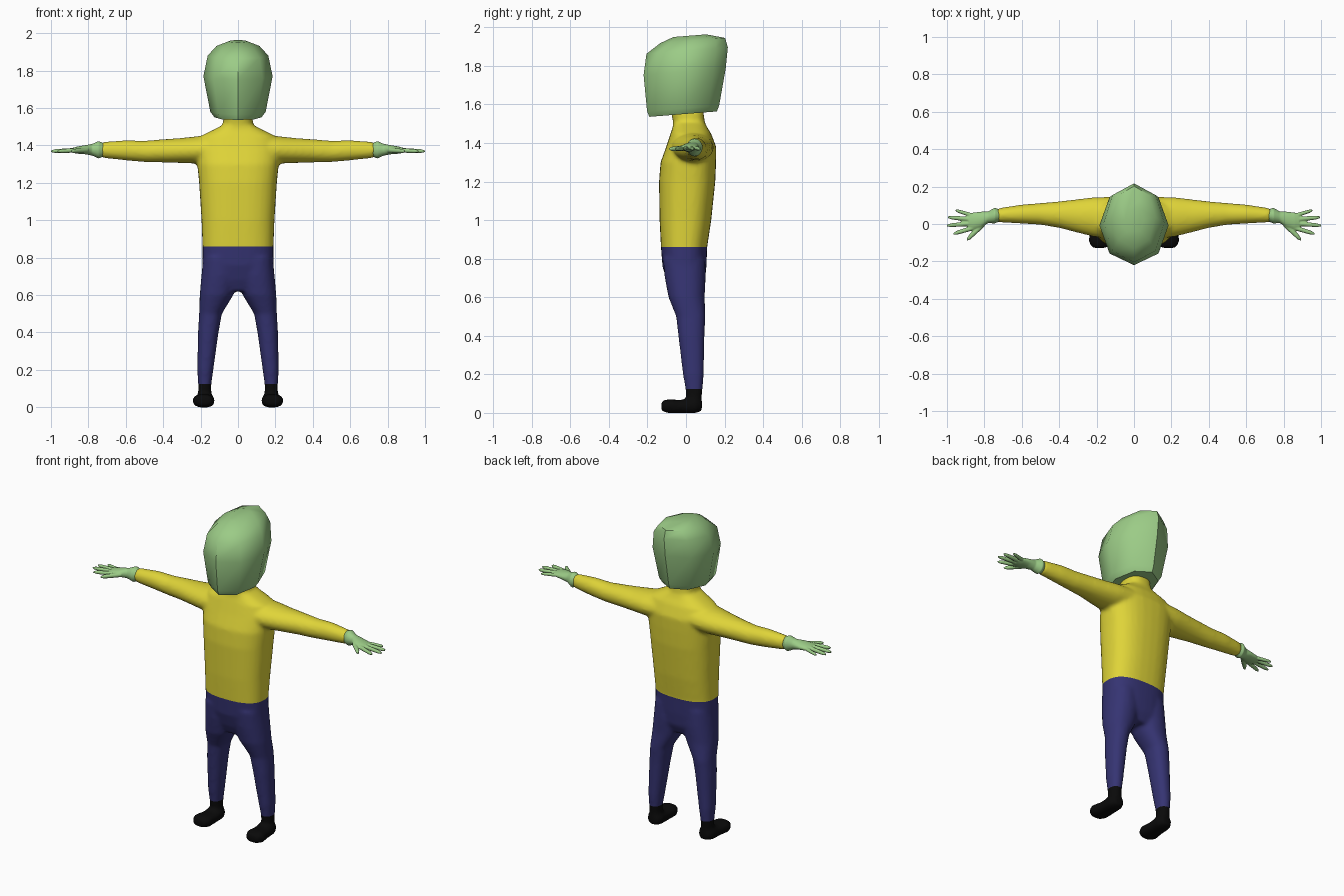
import bpy, bmesh, math
from mathutils import Vector


def material(name, rgb):
    m = bpy.data.materials.new(name)
    m.diffuse_color = (*rgb, 1)
    return m


GREEN = material("green skin", (0.33, 0.60, 0.24))
YELLOW = material("yellow cloth", (0.74, 0.66, 0.04))
NAVY = material("navy cloth", (0.036, 0.034, 0.17))
BLACK = material("black shoe", (0.003, 0.003, 0.003))


def loft(bm, axis, rings, n=24, power=2.0, side=1, tilt=0.0):
    """Closed tube; ring = (position on axis, centre u, centre v, radius u, radius v)."""
    loops = []
    for t, cu, cv, ru, rv in rings:
        loop = []
        for i in range(n):
            a = 2 * math.pi * i / n
            c, s = math.cos(a), math.sin(a)
            u = cu + ru * math.copysign(abs(c) ** (2 / power), c)
            dv = rv * math.copysign(abs(s) ** (2 / power), s)
            v = cv + dv
            p = {"x": (t, u, v), "y": (u, t, v), "z": (u, v, t + tilt * dv)}[axis]
            loop.append(bm.verts.new((p[0] * side, p[1], p[2])))
        loops.append(loop)
    faces = [bm.faces.new(loops[0][::-1]), bm.faces.new(loops[-1])]
    for a, b in zip(loops, loops[1:]):
        for i in range(n):
            j = (i + 1) % n
            faces.append(bm.faces.new((a[i], a[j], b[j], b[i])))
    bmesh.ops.recalc_face_normals(bm, faces=faces)


def finish(bm, name, mats, angle=40):
    me = bpy.data.meshes.new(name)
    bm.to_mesh(me)
    bm.free()
    for m in mats:
        me.materials.append(m)
    ob = bpy.data.objects.new(name, me)
    bpy.context.collection.objects.link(ob)
    bpy.ops.object.select_all(action="DESELECT")
    ob.select_set(True)
    bpy.context.view_layer.objects.active = ob
    bpy.ops.object.shade_smooth_by_angle(angle=math.radians(angle))
    return ob


def fuse(bm, voxel, smooth):
    """Melt overlapping lofts into one smooth skin and return it as a bmesh."""
    ob = finish(bm, "temporary", [])
    r = ob.modifiers.new("fuse", "REMESH")
    r.mode, r.voxel_size = "VOXEL", voxel
    s = ob.modifiers.new("smooth", "SMOOTH")
    s.factor, s.iterations = 0.5, smooth
    out = bmesh.new()
    out.from_object(ob, bpy.context.evaluated_depsgraph_get())
    old = ob.data
    bpy.data.objects.remove(ob)
    bpy.data.meshes.remove(old)
    return out


# Clothed body: torso, arms, legs and shoes fused
WAIST, ANKLE = 0.86, 0.125
bm = bmesh.new()
loft(bm, "z", [
    (0.62, 0, 0.00, 0.140, 0.070), (0.68, 0, 0.00, 0.183, 0.098),
    (0.76, 0, -0.008, 0.190, 0.114), (0.86, 0, -0.010, 0.190, 0.120),
    (1.00, 0, -0.003, 0.195, 0.134), (1.20, 0, 0.006, 0.208, 0.146),
    (1.30, 0, 0.012, 0.218, 0.144), (1.38, 0, 0.027, 0.225, 0.130),
    (1.45, 0, 0.025, 0.200, 0.105), (1.485, 0, 0.020, 0.130, 0.088),
    (1.51, 0, 0.015, 0.080, 0.082), (1.57, 0, 0.005, 0.078, 0.085)],
    n=32, power=2.5)
for s in (1, -1):
    # Sleeve
    loft(bm, "x", [
        (0.10, 0.030, 1.380, 0.115, 0.080), (0.22, 0.038, 1.376, 0.105, 0.073),
        (0.30, 0.043, 1.373, 0.090, 0.067), (0.40, 0.050, 1.371, 0.071, 0.062),
        (0.50, 0.054, 1.368, 0.058, 0.057), (0.60, 0.053, 1.374, 0.051, 0.054),
        (0.73, 0.047, 1.376, 0.037, 0.042)], side=s)
    # Leg
    loft(bm, "z", [
        (0.02, 0.178, 0.040, 0.036, 0.036), (0.12, 0.178, 0.042, 0.035, 0.044),
        (0.20, 0.175, 0.038, 0.043, 0.054), (0.40, 0.159, 0.028, 0.055, 0.068),
        (0.50, 0.147, 0.025, 0.061, 0.076), (0.60, 0.115, 0.003, 0.090, 0.094),
        (0.70, 0.098, -0.004, 0.098, 0.106), (0.80, 0.095, -0.010, 0.092, 0.110)],
        side=s, power=2.2)
    # Shoe
    loft(bm, "y", [
        (0.083, 0.176, 0.038, 0.030, 0.028), (0.05, 0.178, 0.038, 0.050, 0.039),
        (-0.03, 0.180, 0.033, 0.052, 0.034), (-0.09, 0.184, 0.035, 0.060, 0.036),
        (-0.128, 0.184, 0.036, 0.040, 0.026)], side=s, power=2.6)
bm = fuse(bm, 0.011, 5)
for z in (WAIST, ANKLE):
    bmesh.ops.bisect_plane(bm, geom=bm.verts[:] + bm.edges[:] + bm.faces[:],
                           plane_co=(0, 0, z), plane_no=(0, 0, 1))
for f in bm.faces:
    z = f.calc_center_median().z
    f.material_index = 0 if z > WAIST else 1 if z > ANKLE else 2
finish(bm, "clothed_body", [YELLOW, NAVY, BLACK])

# Hands: flared wrist, flat palm, four fingers and a thumb
FINGERS = [  # base x, base y, tip x, tip y, radius
    (0.85, 0.042, 0.955, 0.073, 0.010), (0.86, 0.024, 0.995, 0.036, 0.0115),
    (0.86, 0.003, 1.000, -0.008, 0.0115), (0.85, -0.018, 0.965, -0.052, 0.0115),
    (0.80, 0.005, 0.892, -0.082, 0.013)]
for s, label in ((1, "left"), (-1, "right")):
    bm = bmesh.new()
    loft(bm, "x", [
        (0.715, 0.046, 1.376, 0.030, 0.034), (0.745, 0.045, 1.377, 0.042, 0.047),
        (0.780, 0.036, 1.377, 0.031, 0.031), (0.820, 0.022, 1.377, 0.044, 0.024),
        (0.860, 0.014, 1.375, 0.047, 0.019), (0.885, 0.012, 1.374, 0.038, 0.013)],
        side=s)
    for bx, by, tx, ty, r in FINGERS:
        slant = math.hypot(tx - bx, ty - by) / (tx - bx)
        rings = []
        for k, w in ((0, 1.1), (0.5, 1.05), (0.85, 0.9), (1, 0.45)):
            rings.append((bx + (tx - bx) * k, by + (ty - by) * k,
                          1.375 - 0.006 * k, r * w * slant, r * w))
        loft(bm, "x", rings, n=12, side=s)
    finish(fuse(bm, 0.004, 3), label + "_hand", [GREEN])

# Head: faceted eight-sided block, rings leaning up toward the back
bm = bmesh.new()
loft(bm, "z", [
    (1.550, 0, -0.015, 0.125, 0.175), (1.580, 0, -0.015, 0.148, 0.187),
    (1.770, 0, -0.007, 0.185, 0.213), (1.880, 0, 0.006, 0.162, 0.211),
    (1.932, 0, 0.035, 0.115, 0.168), (1.957, 0, 0.020, 0.050, 0.085)],
    n=8, tilt=0.08)
finish(bm, "head", [GREEN], 50)
